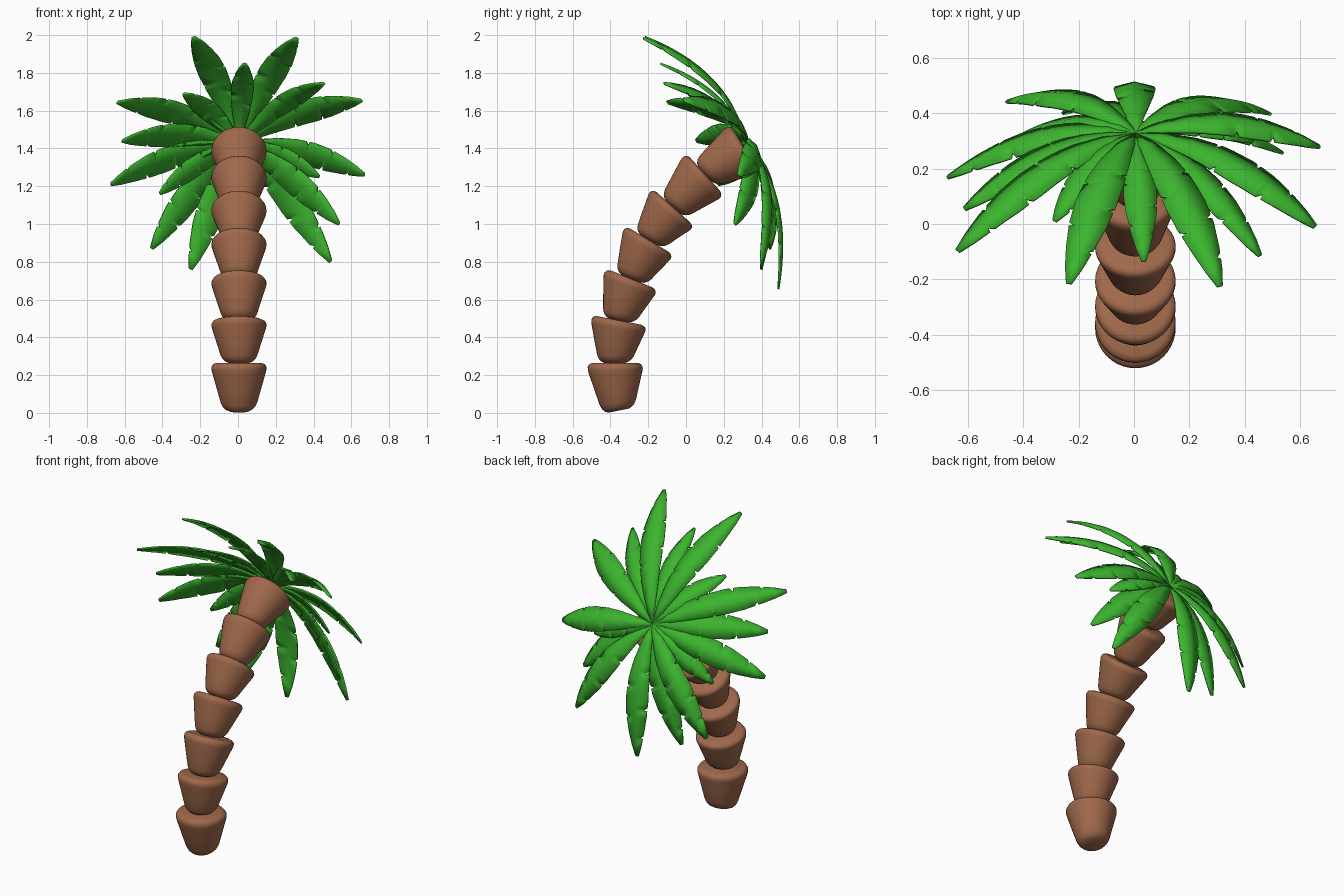
import bpy, math, random
from mathutils import Vector

if "Cube" in bpy.data.objects:
    bpy.data.objects.remove(bpy.data.objects["Cube"])

random.seed(4)


def material(name, color):
    m = bpy.data.materials.new(name)
    m.diffuse_color = color
    m.use_nodes = True
    m.node_tree.nodes["Principled BSDF"].inputs["Base Color"].default_value = m.diffuse_color
    return m


def make_object(name, verts, faces, mat, angle):
    mesh = bpy.data.meshes.new(name)
    mesh.from_pydata(verts, [], faces)
    mesh.materials.append(mat)
    ob = bpy.data.objects.new(name, mesh)
    bpy.context.collection.objects.link(ob)
    bpy.ops.object.select_all(action='DESELECT')
    ob.select_set(True)
    bpy.context.view_layer.objects.active = ob
    bpy.ops.object.shade_smooth_by_angle(angle=math.radians(angle))
    return ob


bark = material("bark", (0.35, 0.14, 0.07, 1))
green = material("leaf_green", (0.045, 0.46, 0.028, 1))

# Trunk: flared cups stacked along a bent axis, joints as (y, z, tilt)
JOINTS = [(-0.357, 0.012, -11), (-0.377, 0.265, 0), (-0.355, 0.49, 11), (-0.29, 0.71, 22),
          (-0.195, 0.915, 31), (-0.068, 1.09, 42), (0.10, 1.265, 48), (0.31, 1.40, 60)]
# Cup profile as (fraction of height, radius)
CUP = [(0, 0.055), (0.03, 0.072), (0.09, 0.087), (0.17, 0.097), (0.45, 0.117), (0.8, 0.142),
       (0.86, 0.1455), (0.92, 0.145), (0.97, 0.137), (1.0, 0.12)]
SIDES = 40


def trunk_cup(name, a, b):
    verts, faces = [], []
    for f, r in CUP:
        y, z, tilt = (p + (q - p) * f for p, q in zip(a, b))
        t = math.radians(tilt)
        for k in range(SIDES):
            u = 2 * math.pi * k / SIDES
            s = r * math.sin(u)
            verts.append((0.005 + r * math.cos(u), y + s * math.cos(t), z - s * math.sin(t)))
    for i in range(len(CUP) - 1):
        for k in range(SIDES):
            j, n = i * SIDES, (k + 1) % SIDES
            faces.append((j + k, j + n, j + SIDES + n, j + SIDES + k))
    faces.append(tuple(reversed(range(SIDES))))
    faces.append(tuple(range((len(CUP) - 1) * SIDES, len(CUP) * SIDES)))
    make_object(name, verts, faces, bark, 40)


for i in range(7):
    trunk_cup(f"trunk_segment_{i + 1}", JOINTS[i], JOINTS[i + 1])

# Fronds: arched, creased leaves with slits in both edges
CROWN = Vector((0.005, 0.325, 1.425))
UP = Vector((0, math.sin(math.radians(56)), math.cos(math.radians(56))))
OUTLINE = [(0, 0.012), (0.15, 0.032), (0.3, 0.054), (0.45, 0.069), (0.6, 0.075),
           (0.72, 0.069), (0.84, 0.051), (0.93, 0.032), (1.0, 0.01)]


def half_width(t):
    for (a, wa), (b, wb) in zip(OUTLINE, OUTLINE[1:]):
        if t <= b:
            return wa + (wb - wa) * (t - a) / (b - a)
    return OUTLINE[-1][1]


def frond(name, tip, scale):
    tip = Vector(tip)
    length = (tip - CROWN).length
    ctrl = CROWN.lerp(tip, 0.5) + UP * 0.25 * length
    slits = [[b + random.uniform(-0.04, 0.04) for b in side]
             for side in ((0.42, 0.66, 0.86), (0.52, 0.77))]
    stations = {t for t, _ in OUTLINE}
    for s in slits[0] + slits[1]:
        stations |= {s - 0.018, s, s + 0.006}
    verts, faces = [], []
    for t in sorted(stations):
        p = CROWN * (1 - t) ** 2 + ctrl * 2 * t * (1 - t) + tip * t * t
        tangent = ((ctrl - CROWN) * (1 - t) + (tip - ctrl) * t).normalized()
        across = tangent.cross(UP).normalized()
        normal = across.cross(tangent)
        left, right = (half_width(t) * scale * (0.68 if t in s else 1) for s in slits)
        verts += [p - across * left - normal * left * 0.25, p,
                  p + across * right - normal * right * 0.25]
    for i in range(len(stations) - 1):
        a = i * 3
        faces += [(a, a + 1, a + 4, a + 3), (a + 1, a + 2, a + 5, a + 4)]
    ob = make_object(name, verts, faces, green, 35)
    mod = ob.modifiers.new("thickness", 'SOLIDIFY')
    mod.thickness = 0.009
    mod.offset = 0


LONG_TIPS = [(-0.235, -0.215, 1.99), (0.31, -0.225, 1.985), (0.655, -0.01, 1.655),
             (0.67, 0.28, 1.26), (0.49, 0.40, 0.80), (0.0, 0.49, 0.655),
             (-0.25, 0.40, 0.76), (-0.457, 0.444, 0.87), (-0.673, 0.17, 1.21),
             (-0.613, 0.055, 1.44), (-0.638, -0.098, 1.645), (0.535, 0.26, 1.0)]
SHORT_TIPS = [(0.035, -0.135, 1.85), (0.455, -0.115, 1.745), (0.43, 0.30, 1.25),
              (-0.414, 0.32, 1.16), (-0.287, 0.01, 1.69)]

for i, tip in enumerate(LONG_TIPS):
    frond(f"long_frond_{i + 1}", tip, 1.0)
for i, tip in enumerate(SHORT_TIPS):
    frond(f"short_frond_{i + 1}", tip, 0.8)
